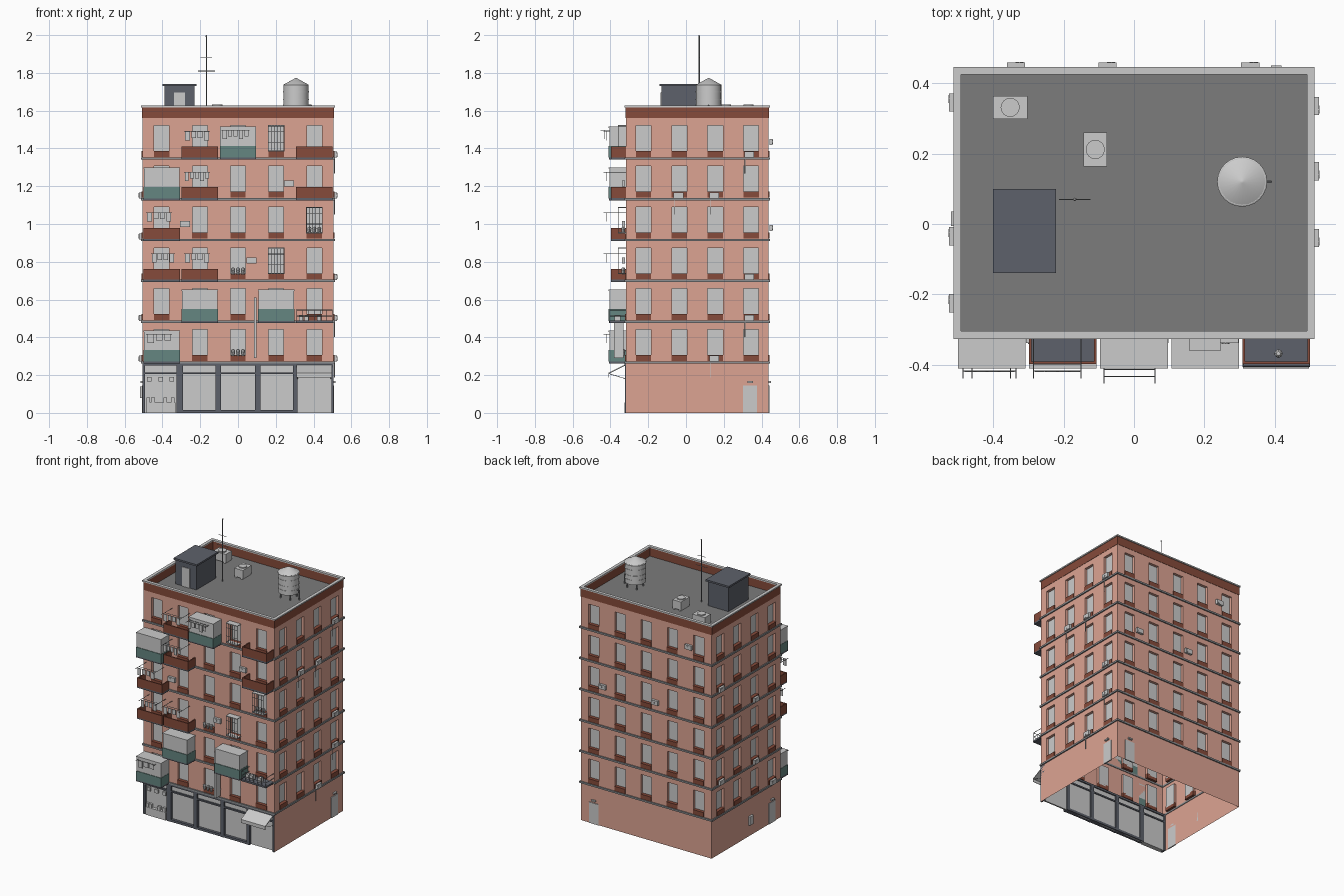
import bpy, bmesh, math
from mathutils import Matrix, Vector

if "Cube" in bpy.data.objects:
    bpy.data.objects.remove(bpy.data.objects["Cube"])

HX, CY, HY = 0.505, 0.06, 0.378            # body half sizes and y centre
BRICK, BROWN, TEAL = (.72, .37, .29), (.24, .07, .043), (.13, .24, .22)
DARK, ROOF, STONE = (.11, .12, .145), (.2, .2, .2), (.27, .28, .29)
COLS = [-.404, -.202, 0, .202, .404]
SIDE_COLS = [-.285, -.095, .095, .285]
FLOORS = [.267 + .216 * i for i in range(6)]

# each side: origin, along-wall axis, outward axis
SIDES = {'front': (Vector((0, CY - HY, 0)), Vector((1, 0, 0)), Vector((0, -1, 0))),
         'right': (Vector((HX, CY, 0)), Vector((0, 1, 0)), Vector((1, 0, 0))),
         'back': (Vector((0, CY + HY, 0)), Vector((-1, 0, 0)), Vector((0, 1, 0))),
         'left': (Vector((-HX, CY, 0)), Vector((0, -1, 0)), Vector((-1, 0, 0)))}
parts = {}


def part(name, color=None):
    return parts.setdefault(name, (bmesh.new(), color))[0]


def at(side, u, z, d):
    o, a, n = SIDES[side]
    return o + a * u + n * d + Vector((0, 0, z))


def box(name, side, u0, u1, z0, z1, d0, d1, color=None, drop=0):
    """Box on a wall; drop lowers the outer edge."""
    bm = part(name, color)
    for v in bmesh.ops.create_cube(bm, size=1)['verts']:
        u, d, z = v.co
        v.co = at(side, u0 + (u + .5) * (u1 - u0), z0 + (z + .5) * (z1 - z0) - drop * (d + .5),
                  d0 + (d + .5) * (d1 - d0))


def block(name, x0, x1, y0, y1, z0, z1, color=None):
    box(name, 'front', x0, x1, z0, z1, CY - HY - y0, CY - HY - y1, color)


def rod(name, p, q, r=.0016, color=None, n=6, r2=None):
    p, q = Vector(p), Vector(q)
    m = Matrix.Translation((p + q) / 2) @ (q - p).to_track_quat('Z', 'Y').to_matrix().to_4x4()
    bmesh.ops.create_cone(part(name, color), cap_ends=True, segments=n, radius1=r,
                          radius2=r if r2 is None else r2, depth=(q - p).length, matrix=m)


def ball(name, p, r):
    bmesh.ops.create_uvsphere(part(name), u_segments=8, v_segments=6, radius=r,
                              matrix=Matrix.Translation(p))


def quad(bm, side, pts):
    bm.faces.new([bm.verts.new(at(side, *p)) for p in pts])


# brick walls with recessed windows
def wall(side, half, cols, ground, w=.04, depth=.018):
    bm, glass = part('brick_walls', BRICK), part('window_panes')
    us = sorted([-half, half] + [c + s * w for c in cols for s in (-1, 1)])
    zs = [ground] if ground else [0, FLOORS[0]]
    for f in FLOORS:
        zs += [f + .03, f + .175]
    zs.append(1.562)
    first = 1 if ground else 2
    for i in range(len(us) - 1):
        for j in range(len(zs) - 1):
            a, b, c, e = us[i], us[i + 1], zs[j], zs[j + 1]
            hole = i % 2 == 1 and j >= first and (j - first) % 2 == 0
            ring = [(a, c), (b, c), (b, e), (a, e)]
            if not hole:
                quad(bm, side, [p + (0,) for p in ring])
                continue
            quad(glass, side, [p + (-depth,) for p in ring])
            for k in range(4):
                p, q = ring[k], ring[(k + 1) % 4]
                quad(bm, side, [p + (0,), q + (0,), q + (-depth,), p + (-depth,)])
    # brown panel under each window
    for c in cols:
        for f in FLOORS:
            box('sill_panels', side, c - .041, c + .041, f + .008, f + .04, -.018, .005, BROWN)


wall('front', HX, COLS, FLOORS[0])
wall('back', HX, COLS, 0)
wall('right', HY, SIDE_COLS, 0)
wall('left', HY, SIDE_COLS, 0)

# floor courses, parapet and coping
for s, h in (('front', HX), ('back', HX), ('right', HY), ('left', HY)):
    for f in FLOORS:
        box('floor_courses', s, -h - .008, h + .008, f - .006, f + .006, -.004, .008, STONE)
    box('parapet', s, -h - .002, h + .002, 1.56, 1.62, -.012, .002, BROWN)
    box('parapet_coping', s, -h - .008, h + .008, 1.618, 1.627, -.014, .008)
block('roof_deck', -.5, .5, CY - HY + .005, CY + HY - .005, 1.552, 1.56, ROOF)


# wall-mounted air conditioner with fan and hose
def aircon(side, u, z, w=.052, hose=False):
    box('air_conditioners', side, u - w / 2, u + w / 2, z - .016, z + .016, .004, .02)
    rod('aircon_fans', at(side, u - .01, z, .02), at(side, u - .01, z, .022), .012, n=10)
    if hose:
        rod('aircon_hoses', at(side, u - w / 2 + .004, z - .1, .006), at(side, u - w / 2 + .004, z, .006), .002)


for y, z, h in ((.335, 1.367, 1), (-.04, 1.151, 1), (.15, 1.151, 1), (.335, .72, 0), (.335, .503, 1), (.15, .287, 1)):
    aircon('right', y - CY, z, hose=h)
for y, z in ((.345, .503), (-.035, .503), (-.225, .287), (.345, 1.151), (-.035, .935)):
    aircon('left', CY - y, z)
for x, z in ((-.335, 1.435), (-.075, .98), (.33, .98)):
    aircon('back', -x, z)
for x, z in ((.072, .807), (-.28, 1.0), (.27, 1.215)):
    aircon('front', x, z)

# side and back doors, lamps, meter box
for s, u in (('right', .28), ('back', -.404), ('left', .285)):
    box('service_doors', s, u - .037, u + .037, 0, .145, -.004, .004)
    box('door_lamps', s, u - .015, u + .015, .158, .168, 0, .012)
box('meter_box', 'left', .025, .065, .08, .14, 0, .014)

# shopfronts
box('shop_frame', 'front', -HX, HX, .25, .264, -.03, .008, DARK)
box('shop_frame', 'front', -HX, HX, .205, .215, -.03, .004, DARK)
for a, b in ((-.505, -.492), (-.325, -.292), (-.118, -.09), (.09, .118), (.292, .315), (.495, .505)):
    box('shop_frame', 'front', a, b, 0, .262, -.03, .006)
for i, c in enumerate(COLS):
    box('shop_transoms', 'front', c - .095, c + .095, .213, .252, -.022, -.008)
    if i in (1, 2, 3):
        box('shop_frame', 'front', c - .09, c + .09, 0, .016, -.03, .004)
    box('shop_shutters', 'front', c - .095, c + .095, 0, .207, -.024, -.014)
box('awning', 'front', .31, .497, .252, .258, 0, .092, None, .046)
box('awning', 'front', .31, .497, .188, .208, .089, .092)
for x in (.315, .492):
    rod('awning_stays', at('front', x, .18, 0), at('front', x, .208, .09))
# stall goods in the first shop
box('stall_counter', 'front', -.485, -.33, 0, .055, -.014, .008)
for x in (-.47, -.41, -.35):
    box('stall_goods', 'front', x - .012, x + .012, .165, .19, -.014, -.002)
for x in (-.475, -.45, -.385, -.345):
    box('stall_goods', 'front', x - .01, x + .01, .055, .082, -.01, .006)


# glazed-in balcony
def enclosed(c, f):
    a, b = c - .096, c + .096
    box('balcony_slabs', 'front', a, b, f - .006, f + .006, 0, .09, DARK)
    box('enclosed_balcony_skirts', 'front', a, b, f + .004, f + .066, 0, .092, TEAL)
    box('enclosed_balcony_glazing', 'front', a + .002, b - .002, f + .064, f + .162, 0, .088)
    box('enclosed_balcony_roofs', 'front', a, b, f + .162, f + .169, 0, .092)


# open balcony with brown parapet
def balcony(c, f):
    a, b = c - .096, c + .096
    box('balcony_slabs', 'front', a, b, f - .006, f + .006, 0, .08, DARK)
    box('balcony_parapets', 'front', a, b, f + .002, f + .064, .072, .08, BROWN)
    for u in (a, b - .007):
        box('balcony_parapets', 'front', u, u + .007, f + .002, f + .064, 0, .073)


# drying rail with hanging clothes
def laundry(x0, x1, z, d, n):
    for dd in (d, d - .02):
        rod('drying_rails', at('front', x0, z, dd), at('front', x1, z, dd), color=STONE)
    for u in (x0, x1):
        rod('drying_rails', at('front', u, z, 0), at('front', u, z, d + .02))
    step = (x1 - x0) / n
    for k in range(n):
        u, w, h = x0 + step * (k + .5), step * .38, .034 + .014 * ((k * 2) % 3 == 0)
        box('laundry', 'front', u - w, u + w, z - h, z, d - .001, d + .002)


# barred window cage
def cage(c, f):
    z0, z1, d = f + .04, f + .172, .04
    for u in (c - .042, c + .042):
        for z in (z0, z1):
            rod('window_cages', at('front', u, z, 0), at('front', u, z, d), .002, STONE)
    for k in range(6):
        u = c - .042 + .0168 * k
        rod('window_cages', at('front', u, z0, d), at('front', u, z1, d))
    for z in (z0, z0 + .045, z1 - .03, z1):
        rod('window_cages', at('front', c - .042, z, d), at('front', c + .042, z, d))
    box('cage_tops', 'front', c - .044, c + .044, z1, z1 + .004, 0, d + .002)
    box('cage_tops', 'front', c - .044, c + .044, z0 - .004, z0, 0, d + .002)


# potted plants on a window ledge
def plants(c, f):
    for u in (-.026, 0, .026):
        rod('plant_pots', at('front', c + u, f + .034, .014), at('front', c + u, f + .052, .014), .007, n=8, r2=.01)
        ball('plants', at('front', c + u, f + .06, .014), .011)


for col, fl in ((0, 0), (1, 1), (3, 1), (0, 4), (2, 5)):
    enclosed(COLS[col], FLOORS[fl])
for col, fl in ((0, 2), (1, 2), (0, 3), (1, 4), (4, 4), (1, 5), (4, 5)):
    balcony(COLS[col], FLOORS[fl])
for x0, x1, z, d, n in ((-.485, -.35, .417, .1, 3), (-.46, -.335, .843, .1, 4), (-.285, -.15, .843, .1, 4),
                        (-.485, -.35, 1.06, .1, 4), (-.285, -.15, 1.275, .1, 5), (-.285, -.15, 1.49, .1, 4),
                        (-.085, .06, 1.497, .115, 5)):
    laundry(x0, x1, z, d, n)
for col, fl in ((3, 2), (4, 3), (3, 5)):
    cage(COLS[col], FLOORS[fl])
for col, fl in ((2, 0), (2, 2), (4, 3)):
    plants(COLS[col], FLOORS[fl])
ball('plants', at('front', .41, 1.375, .05), .012)

# railed balcony on the second floor
f = FLOORS[1]
box('balcony_slabs', 'front', .308, .5, f - .006, f + .006, 0, .088)
for z in (f + .03, f + .062):
    rod('balcony_rails', at('front', .31, z, .085), at('front', .498, z, .085), .002, STONE)
    for u in (.31, .498):
        rod('balcony_rails', at('front', u, z, 0), at('front', u, z, .085), .002)
for k in range(7):
    u = .31 + k * .188 / 6
    rod('balcony_rails', at('front', u, f, .085), at('front', u, f + .062, .085))
for u in (.335, .365, .43):
    box('balcony_boxes', 'front', u - .012, u + .012, f + .006, f + .036, .03, .06)

# projecting vertical panel
box('projecting_panel', 'front', .084, .097, .29, .612, .012, .064)
for z in (.33, .57):
    rod('panel_brackets', at('front', .09, z, 0), at('front', .09, z, .014), .003)

# rooftop stair hut
block('stair_hut', -.39, -.231, -.13, .09, 1.56, 1.732, DARK)
block('stair_hut_roof', -.4, -.221, -.139, .099, 1.73, 1.742, DARK)
block('stair_hut_door', -.34, -.28, -.134, -.128, 1.56, 1.695)

# rooftop air units
for x0, x1, y0, y1 in ((-.4, -.303, .298, .364), (-.143, -.077, .163, .26)):
    block('roof_air_units', x0, x1, y0, y1, 1.568, 1.625)
    cx, cy = (x0 + x1) / 2, (y0 + y1) / 2
    rod('roof_unit_fans', (cx, cy, 1.625), (cx, cy, 1.632), .027, n=16)
    for sx in (x0 + .01, x1 - .01):
        block('roof_unit_feet', sx - .006, sx + .006, y0, y1, 1.56, 1.568)

# water tank on legs
tx, ty = .307, .12
rod('water_tank', (tx, ty, 1.6), (tx, ty, 1.738), .067, n=24)
rod('tank_cone', (tx, ty, 1.735), (tx, ty, 1.772), .071, n=24, r2=.004)
for z in (1.63, 1.66, 1.7):
    rod('tank_bands', (tx, ty, z - .003), (tx, ty, z + .003), .069, n=24)
for k in range(4):
    a = math.pi * (k + .5) / 2
    x, y = tx + .052 * math.cos(a), ty + .052 * math.sin(a)
    rod('tank_legs', (x, y, 1.56), (x, y, 1.605), .005, STONE)
rod('tank_pipe', (tx + .081, ty, 1.56), (tx + .081, ty, 1.63), .004, STONE)
rod('tank_pipe', (tx + .06, ty, 1.628), (tx + .083, ty, 1.628), .004)

# antenna mast
mx, my = -.168, .07
rod('antenna', (mx, my, 1.56), (mx, my, 1.996), .003, STONE)
ball('antenna_tip', (mx, my, 1.995), .005)
for z, h in ((1.81, .045), (1.88, .03)):
    rod('antenna', (mx - h, my, z), (mx + h, my, z), .0018)

# turn the collected parts into objects
mats = {}
for name, (bm, color) in parts.items():
    if name == 'brick_walls':
        bmesh.ops.remove_doubles(bm, verts=bm.verts, dist=1e-4)
    if name != 'window_panes':
        bmesh.ops.recalc_face_normals(bm, faces=bm.faces)
    me = bpy.data.meshes.new(name)
    bm.to_mesh(me)
    bm.free()
    ob = bpy.data.objects.new(name, me)
    bpy.context.collection.objects.link(ob)
    if color:
        if color not in mats:
            mats[color] = bpy.data.materials.new('paint')
            mats[color].diffuse_color = (*color, 1)
        me.materials.append(mats[color])
    if name in ('water_tank', 'tank_cone', 'tank_bands', 'plants', 'antenna_tip', 'roof_unit_fans'):
        bpy.ops.object.select_all(action='DESELECT')
        ob.select_set(True)
        bpy.context.view_layer.objects.active = ob
        bpy.ops.object.shade_smooth_by_angle()

for m in bpy.data.materials:
    if m.users and not m.is_grease_pencil:
        m.use_nodes = True
        m.node_tree.nodes["Principled BSDF"].inputs["Base Color"].default_value = m.diffuse_color
